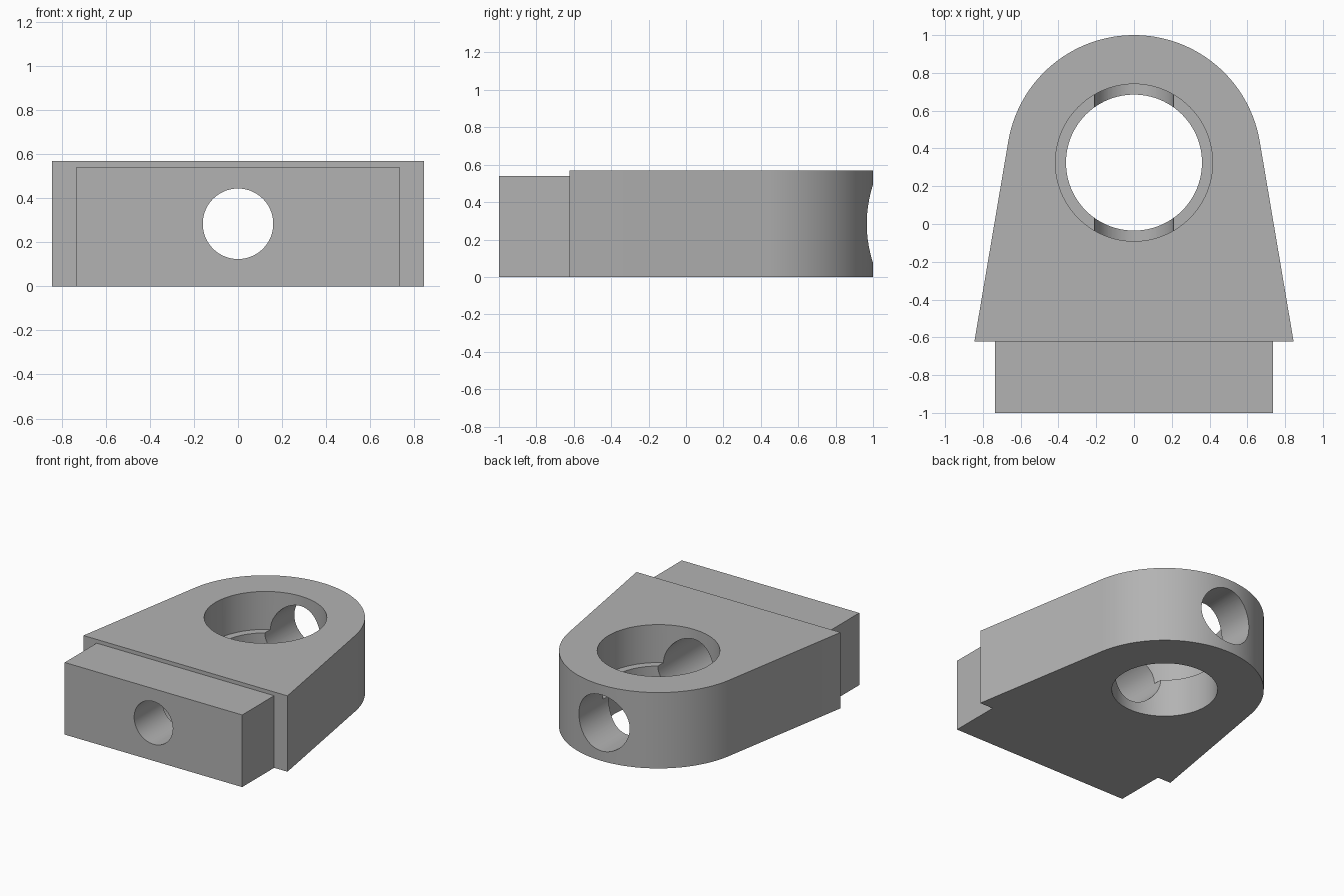
import bpy
import bmesh
import math
from mathutils import Matrix, Vector

cube = bpy.data.objects.get("Cube")
if cube:
    bpy.data.objects.remove(cube, do_unlink=True)

# Main dimensions
HEIGHT = 0.568
MID = HEIGHT / 2
SHOULDER_Y = -0.622
EYE = Vector((0, 0.325))
EYE_RADIUS = 0.675

grey = bpy.data.materials.new("plain grey")
grey.use_nodes = True
colour = (0.45, 0.45, 0.45, 1)
grey.diffuse_color = colour
grey.node_tree.nodes["Principled BSDF"].inputs["Base Color"].default_value = colour


def add_object(name, bm):
    bmesh.ops.recalc_face_normals(bm, faces=bm.faces)
    mesh = bpy.data.meshes.new(name)
    bm.to_mesh(mesh)
    bm.free()
    mesh.materials.append(grey)
    obj = bpy.data.objects.new(name, mesh)
    bpy.context.collection.objects.link(obj)
    return obj


def prism(name, outline, height):
    """Extrude an xy outline upward from the ground."""
    bm = bmesh.new()
    face = bm.faces.new([bm.verts.new((x, y, 0)) for x, y in outline])
    top = bmesh.ops.extrude_face_region(bm, geom=[face])
    verts = [v for v in top["geom"] if isinstance(v, bmesh.types.BMVert)]
    bmesh.ops.translate(bm, verts=verts, vec=(0, 0, height))
    return add_object(name, bm)


def cylinder(name, radius, start, end):
    """Round cutter between two points."""
    start, end = Vector(start), Vector(end)
    axis = end - start
    turn = axis.to_track_quat("Z", "Y").to_matrix().to_4x4()
    bm = bmesh.new()
    bmesh.ops.create_cone(bm, cap_ends=True, segments=96, radius1=radius,
                          radius2=radius, depth=axis.length,
                          matrix=Matrix.Translation((start + end) / 2) @ turn)
    obj = add_object(name, bm)
    obj.hide_render = True
    return obj


def combine(target, other, operation):
    mod = target.modifiers.new(other.name, "BOOLEAN")
    mod.operation = operation
    mod.solver = "EXACT"
    mod.object = other
    bpy.context.view_layer.objects.active = target
    bpy.ops.object.modifier_apply(modifier=mod.name)
    bpy.data.objects.remove(other, do_unlink=True)


# Tapered body whose straight sides run tangent into the rounded end
corner = Vector((0.845, SHOULDER_Y))
reach = corner - EYE
tangent = math.atan2(reach.y, reach.x) + math.acos(EYE_RADIUS / reach.length)
STEPS = 72
outline = [corner]
for i in range(STEPS + 1):
    a = tangent + (math.pi - 2 * tangent) * i / STEPS
    outline.append(EYE + EYE_RADIUS * Vector((math.cos(a), math.sin(a))))
outline.append((-corner.x, corner.y))
body = prism("eye_bracket", outline, HEIGHT)

# Slightly lower tongue at the front
w = 0.735
tongue = prism("tongue", [(-w, -1), (w, -1), (w, -0.55), (-w, -0.55)], 0.54)
combine(body, tongue, "UNION")

# Stepped vertical eye: wide upper half, narrower through hole
x, y = EYE
combine(body, cylinder("eye_hole", 0.36, (x, y, -0.2), (x, y, 0.9)), "DIFFERENCE")
combine(body, cylinder("eye_counterbore", 0.416, (x, y, MID), (x, y, 0.9)), "DIFFERENCE")

# Lengthwise bore: narrow through the tongue, wide from the back
combine(body, cylinder("front_bore", 0.16, (0, -1.2, MID), (0, 0, MID)), "DIFFERENCE")
combine(body, cylinder("back_bore", 0.21, (0, -0.67, MID), (0, 1.2, MID)), "DIFFERENCE")

# Smooth round walls, crisp edges
bpy.ops.object.select_all(action="DESELECT")
body.select_set(True)
bpy.context.view_layer.objects.active = body
bpy.ops.object.shade_smooth_by_angle(angle=math.radians(30))
